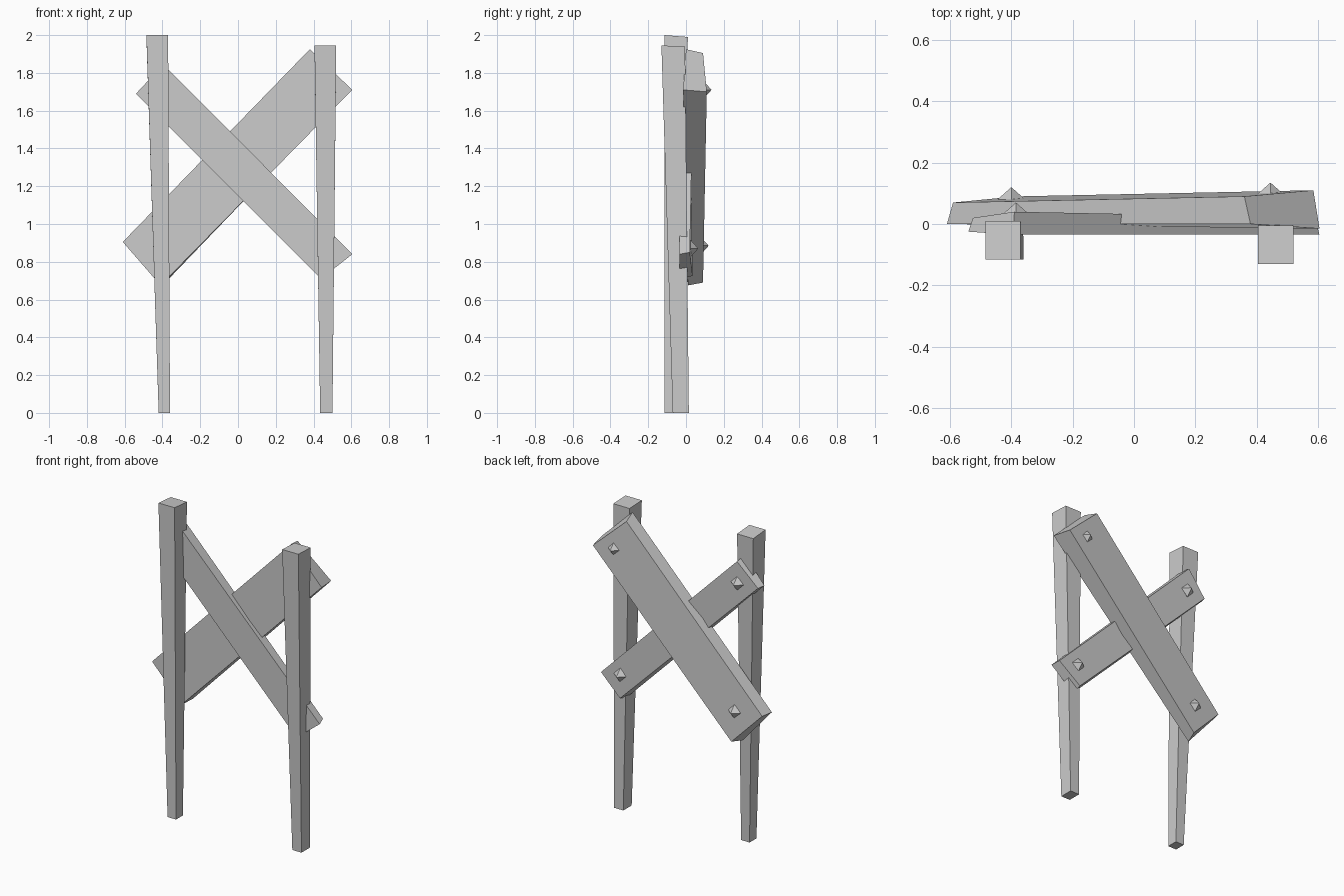
import bpy
import bmesh
from mathutils import Vector

default = bpy.data.objects.get("Cube")
if default:
    bpy.data.objects.remove(default, do_unlink=True)

# One plain grey for the whole frame
grey = bpy.data.materials.new("plain_grey")
grey.use_nodes = True
colour = (0.6, 0.6, 0.6, 1.0)
grey.diffuse_color = colour
grey.node_tree.nodes["Principled BSDF"].inputs["Base Color"].default_value = colour


def finish(name, bm):
    """Turn a bmesh into a flat-shaded grey object."""
    bmesh.ops.recalc_face_normals(bm, faces=bm.faces)
    mesh = bpy.data.meshes.new(name)
    bm.to_mesh(mesh)
    bm.free()
    mesh.materials.append(grey)
    obj = bpy.data.objects.new(name, mesh)
    bpy.context.collection.objects.link(obj)
    return obj


def loft(name, start, end):
    """Solid between two four-cornered outlines."""
    bm = bmesh.new()
    a = [bm.verts.new(p) for p in start]
    b = [bm.verts.new(p) for p in end]
    bm.faces.new(a)
    bm.faces.new(b)
    for i in range(len(a)):
        j = (i + 1) % len(a)
        bm.faces.new((a[i], a[j], b[j], b[i]))
    return finish(name, bm)


def rectangle(left, right, front, back, height, back_drop=0.0):
    return [(left, front, height), (right, front, height),
            (right, back, height - back_drop), (left, back, height - back_drop)]


def stud(name, centre, radius=0.045, depth=0.04):
    """Hand-cut peg head: a small four-sided point facing backwards."""
    bm = bmesh.new()
    c = Vector(centre)
    tip = bm.verts.new(c + Vector((0, depth, 0)))
    root = bm.verts.new(c - Vector((0, depth, 0)))
    ring = [bm.verts.new(c + Vector(d) * radius)
            for d in ((1, 0, 0), (0, 0, 1), (-1, 0, 0), (0, 0, -1))]
    for i in range(len(ring)):
        j = (i + 1) % len(ring)
        bm.faces.new((ring[i], ring[j], tip))
        bm.faces.new((ring[j], ring[i], root))
    return finish(name, bm)


# Upright posts, narrower at the foot
loft("right_post",
     rectangle(-0.42, -0.36, -0.115, -0.045, 0),
     rectangle(-0.485, -0.37, -0.115, 0.01, 2, 0.01))
loft("left_post",
     rectangle(0.435, 0.5, -0.07, 0.015, 0),
     rectangle(0.405, 0.52, -0.13, -0.005, 1.945, 0.005))

# Wide brace, rising to the model's left, behind the narrow one
loft("wide_brace",
     [(-0.61, 0, 0.905), (-0.41, 0.01, 0.675), (0.605, -0.015, 1.71), (0.38, 0, 1.925)],
     [(-0.59, 0.07, 0.9), (-0.385, 0.09, 0.69), (0.585, 0.11, 1.7), (0.36, 0.09, 1.905)])

# Narrow brace, rising to the model's right
loft("narrow_brace",
     [(-0.54, -0.025, 1.69), (-0.395, -0.035, 1.845), (0.605, -0.035, 0.84), (0.44, -0.035, 0.71)],
     [(-0.525, 0.02, 1.685), (-0.39, 0.04, 1.83), (0.59, 0.02, 0.85), (0.445, 0.035, 0.725)])

# Pegs that pin the braces to the posts
stud("wide_brace_lower_peg", (-0.4, 0.08, 0.885))
stud("wide_brace_upper_peg", (0.445, 0.095, 1.71))
stud("narrow_brace_upper_peg", (-0.385, 0.03, 1.685))
stud("narrow_brace_lower_peg", (0.45, 0.025, 0.87))
